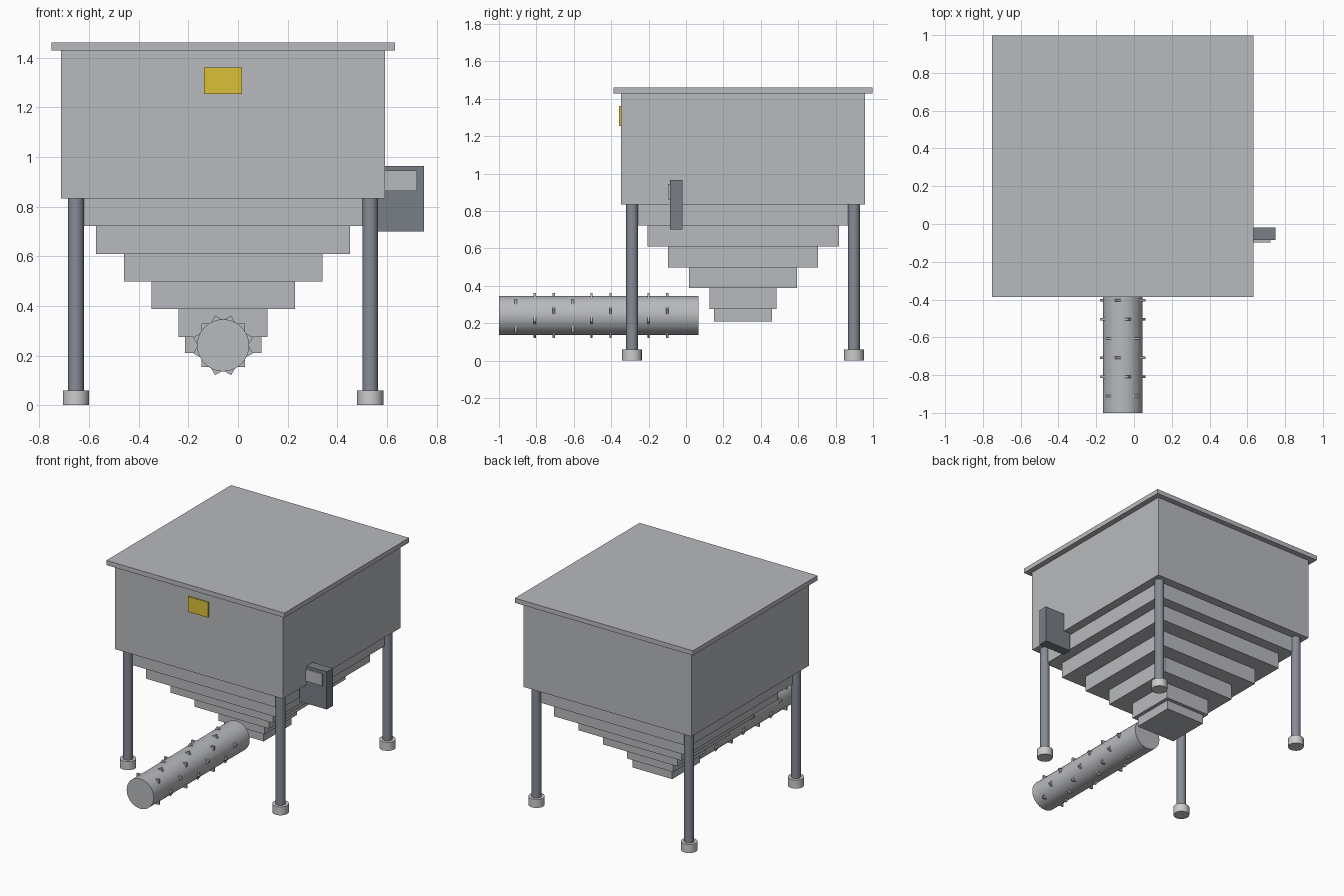
import bpy
import math
from mathutils import Matrix, Vector

cube = bpy.data.objects.get("Cube")
if cube:
    bpy.data.objects.remove(cube, do_unlink=True)

CX, CY = -0.06, 0.305          # centre of the hopper in plan


def material(name, rgb):
    m = bpy.data.materials.new(name)
    m.use_nodes = True
    m.diffuse_color = (*rgb, 1)
    m.node_tree.nodes["Principled BSDF"].inputs["Base Color"].default_value = (*rgb, 1)
    return m


STEEL = material("brushed steel", (0.48, 0.49, 0.51))
LEG = material("blue grey steel", (0.24, 0.26, 0.30))
BOX = material("dark grey casing", (0.19, 0.21, 0.24))
FOOT = material("light grey foot", (0.60, 0.60, 0.60))
YELLOW = material("yellow plate", (0.72, 0.53, 0.04))


def finish(name, mat):
    ob = bpy.context.object
    ob.name = ob.data.name = name
    ob.data.materials.append(mat)
    return ob


def box(name, mat, x, y, z):
    """Box from (min, max) ranges on each axis."""
    bpy.ops.mesh.primitive_cube_add(size=1)
    ob = finish(name, mat)
    size = Vector([r[1] - r[0] for r in (x, y, z)])
    mid = Vector([(r[0] + r[1]) / 2 for r in (x, y, z)])
    ob.data.transform(Matrix.Translation(mid) @ Matrix.Diagonal((*size, 1)))
    return ob


def square(name, mat, half, z):
    """Square slab centred on the hopper axis."""
    return box(name, mat, (CX - half, CX + half), (CY - half, CY + half), z)


def cylinder(name, mat, radius, start, end, sides):
    a, b = Vector(start), Vector(end)
    bpy.ops.mesh.primitive_cylinder_add(vertices=sides, radius=radius, depth=(b - a).length)
    ob = finish(name, mat)
    turn = (b - a).to_track_quat('Z', 'Y').to_matrix().to_4x4()
    ob.data.transform(Matrix.Translation((a + b) / 2) @ turn)
    bpy.ops.object.shade_smooth_by_angle(angle=math.radians(40))
    return ob


# Tank and lid
square("tank_body", STEEL, 0.653, (0.833, 1.428))
square("tank_lid", STEEL, 0.692, (1.428, 1.461))

# Stepped funnel and outlet
for i, half in enumerate((0.59, 0.512, 0.40, 0.289, 0.179)):
    top = 0.833 - 0.1115 * i
    square(f"funnel_step_{i + 1}", STEEL, half, (top - 0.1115, top))
square("outlet", STEEL, 0.154, (0.21, 0.28))

# Legs and feet
for sx, side in ((-1, "right"), (1, "left")):
    for sy, end in ((-1, "front"), (1, "back")):
        x, y = CX + sx * 0.593, CY + sy * 0.593
        cylinder(f"{end}_{side}_leg", LEG, 0.032, (x, y, 0.04), (x, y, 0.84), 16)
        cylinder(f"{end}_{side}_foot", FOOT, 0.053, (x, y, 0), (x, y, 0.06), 16)

# Discharge tube
AZ = 0.241
cylinder("discharge_tube", STEEL, 0.105, (CX, -1.0, AZ), (CX, 0.066, AZ), 32)

# Studs: rings of four, each ring twisted by 30 degrees
for ring in range(9):
    y = -0.91 + 0.1013 * ring
    for k in range(4):
        a = math.radians(45 + 30 * ring + 90 * k)
        stud = box(f"stud_{ring + 1}_{k + 1}", STEEL, (-0.02, 0.02), (-0.006, 0.006), (-0.02, 0.02))
        stud.data.transform(
            Matrix.Translation((CX + 0.096 * math.cos(a), y, AZ + 0.096 * math.sin(a)))
            @ Matrix.Rotation(math.radians(45) - a, 4, 'Y'))

# Front plate
box("front_plate", YELLOW, (-0.137, 0.017), (-0.358, -0.345), (1.253, 1.36))

# Control box and its panel
box("control_box", BOX, (0.54, 0.75), (-0.086, -0.018), (0.70, 0.964))
box("control_panel", STEEL, (0.566, 0.722), (-0.097, -0.08), (0.862, 0.945))
